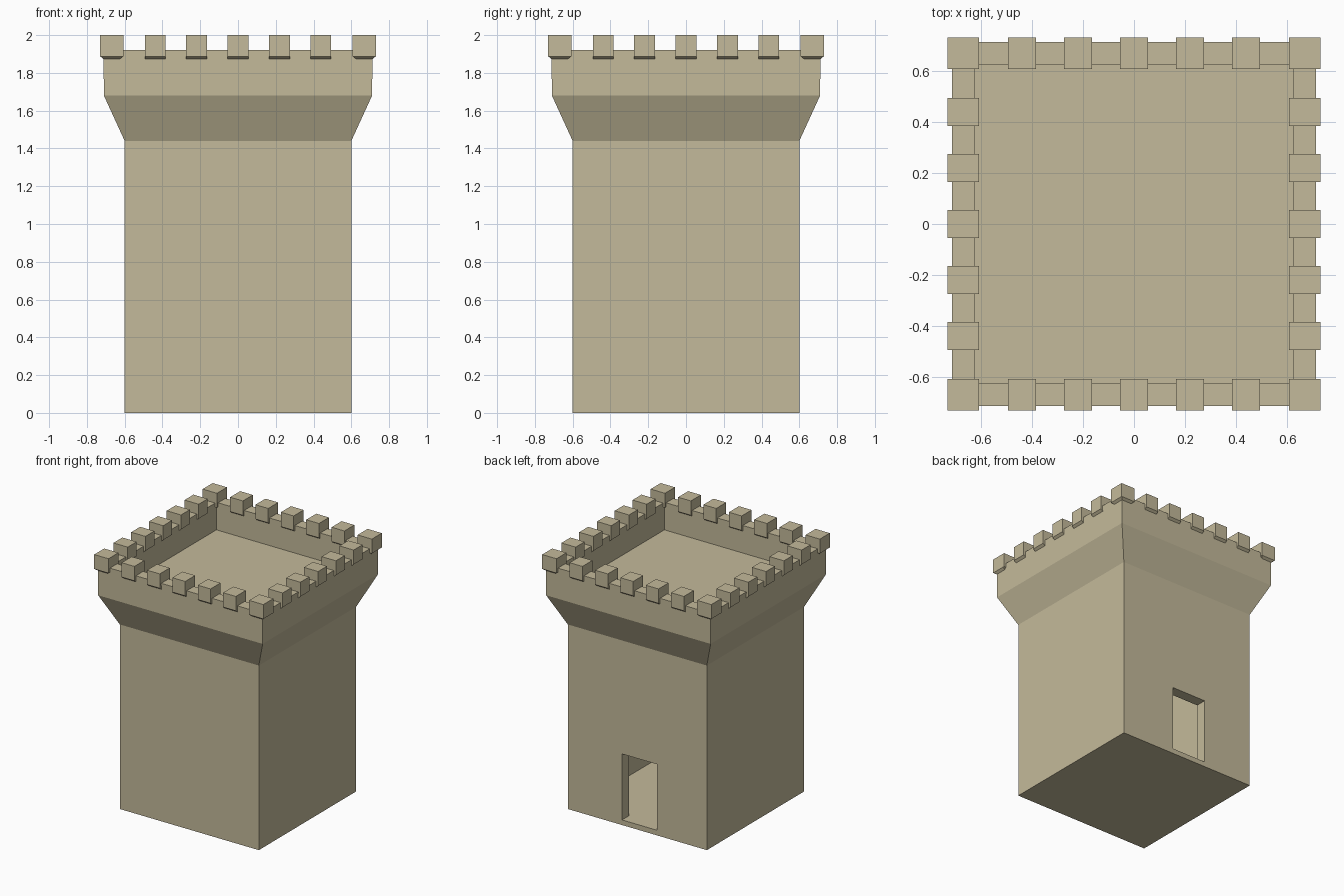
import bpy, bmesh

if "Cube" in bpy.data.objects:
    bpy.data.objects.remove(bpy.data.objects["Cube"])

stone = bpy.data.materials.new("sand stone")
stone.diffuse_color = (0.55, 0.49, 0.325, 1)
stone.use_nodes = True
stone.node_tree.nodes["Principled BSDF"].inputs["Base Color"].default_value = stone.diffuse_color


def loft(name, rings):
    """Closed solid through rectangular rings (x0, x1, y0, y1, z)."""
    bm = bmesh.new()
    loops = [[bm.verts.new(p) for p in ((x0, y0, z), (x1, y0, z), (x1, y1, z), (x0, y1, z))]
             for x0, x1, y0, y1, z in rings]
    for a, b in zip(loops, loops[1:]):
        for i in range(4):
            j = (i + 1) % 4
            bm.faces.new((a[i], a[j], b[j], b[i]))
    bm.faces.new(loops[0][::-1])
    bm.faces.new(loops[-1])
    bmesh.ops.recalc_face_normals(bm, faces=bm.faces)
    me = bpy.data.meshes.new(name)
    bm.to_mesh(me)
    bm.free()
    me.materials.append(stone)
    ob = bpy.data.objects.new(name, me)
    bpy.context.collection.objects.link(ob)
    return ob


def square(h, z):
    return (-h, h, -h, h, z)


def cut(target, cutter):
    mod = target.modifiers.new("cut", 'BOOLEAN')
    mod.operation = 'DIFFERENCE'
    mod.solver = 'EXACT'
    mod.object = cutter
    cutter.hide_render = True
    bpy.context.view_layer.objects.active = target
    bpy.ops.object.modifier_apply(modifier=mod.name)
    bpy.data.objects.remove(cutter)


# Tower shaft, flared collar, parapet and sunken roof deck
tower = loft("tower_wall", [square(0.6, 0), square(0.6, 1.44), square(0.71, 1.68),
                            square(0.712, 1.92), square(0.622, 1.92), square(0.622, 1.705)])

# Hollow room and back doorway
cut(tower, loft("room_cutter", [square(0.514, 0.04), square(0.514, 1.66)]))
cut(tower, loft("door_cutter", [(-0.17, 0.132, 0.45, 0.7, 0.04), (-0.17, 0.132, 0.45, 0.7, 0.555)]))

# Merlons: blocks whose undersides taper back into the parapet
IN, OUT, HALF, TAPER = 0.607, 0.73, 0.055, 0.02


def merlon(name, x0, x1, y0, y1, tx, ty):
    loft(name, [(x0 + tx, x1 - tx, y0 + ty, y1 - ty, 1.872),
                (x0, x1, y0, y1, 1.888), (x0, x1, y0, y1, 2.0)])


for s in (-1, 1):
    lo, hi = sorted((s * IN, s * OUT))
    for i in range(-2, 3):
        c = i * 0.219
        merlon("side_merlon", lo, hi, c - HALF, c + HALF, TAPER, 0)
        merlon("end_merlon", c - HALF, c + HALF, lo, hi, 0, TAPER)
    for t in (-1, 1):
        a, b = sorted((t * IN, t * OUT))
        merlon("corner_merlon", lo, hi, a, b, TAPER, TAPER)
